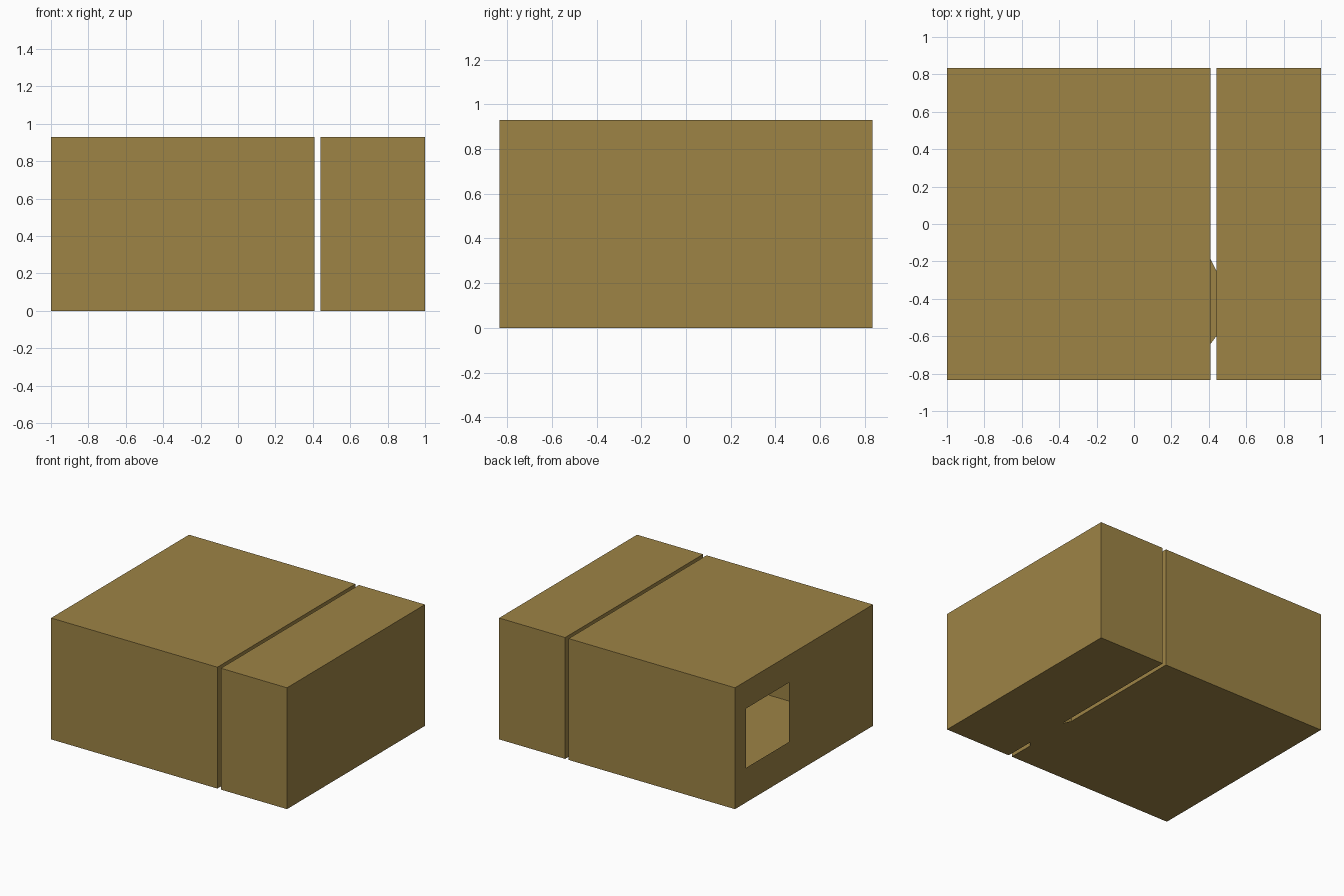
import bpy, bmesh

if "Cube" in bpy.data.objects:
    bpy.data.objects.remove(bpy.data.objects["Cube"])

H, Y = 0.93, 0.835   # room height and half depth

mat = bpy.data.materials.new("ochre")
mat.diffuse_color = (0.34, 0.23, 0.06, 1)
mat.use_nodes = True
mat.node_tree.nodes["Principled BSDF"].inputs["Base Color"].default_value = mat.diffuse_color


def finish(name, bm):
    bmesh.ops.remove_doubles(bm, verts=bm.verts, dist=1e-5)
    me = bpy.data.meshes.new(name)
    bm.to_mesh(me)
    bm.free()
    me.materials.append(mat)
    ob = bpy.data.objects.new(name, me)
    bpy.context.collection.objects.link(ob)


def quad(bm, pts):
    bm.faces.new([bm.verts.new(p) for p in pts])


def side_wall(bm, x, out, opening=None):
    """Sheet wall facing +x or -x; opening is (y0, y1, z0, z1)."""
    y0, y1, z0, z1 = opening or (0, 0, 0, 0)
    ys = sorted({-Y, y0, y1, Y}) if opening else [-Y, Y]
    zs = sorted({0, z0, z1, H}) if opening else [0, H]
    for a, b in zip(ys, ys[1:]):
        for c, d in zip(zs, zs[1:]):
            if opening and (a, b, c, d) == opening:
                continue
            pts = [(x, a, c), (x, b, c), (x, b, d), (x, a, d)]
            quad(bm, pts if out > 0 else pts[::-1])


def room(name, xa, xb, open_a=None, open_b=None):
    """Hollow thin-sheet room with optional openings in its end walls."""
    bm = bmesh.new()
    quad(bm, [(xa, -Y, 0), (xa, Y, 0), (xb, Y, 0), (xb, -Y, 0)])    # floor
    quad(bm, [(xa, -Y, H), (xb, -Y, H), (xb, Y, H), (xa, Y, H)])    # ceiling
    quad(bm, [(xa, -Y, 0), (xb, -Y, 0), (xb, -Y, H), (xa, -Y, H)])  # front
    quad(bm, [(xb, Y, 0), (xa, Y, 0), (xa, Y, H), (xb, Y, H)])      # back
    side_wall(bm, xa, -1, open_a)
    side_wall(bm, xb, 1, open_b)
    finish(name, bm)


# Two rooms: window in the left end, doorways facing each other across the gap
room("large_room", -1, 0.41, (0.18, 0.70, 0.265, 0.72), (-0.64, -0.19, 0, 0.72))
room("small_room", 0.44, 1, (-0.60, -0.25, 0, 0.72))

# Threshold bridging the gap at floor level
bm = bmesh.new()
quad(bm, [(0.41, -0.64, 0), (0.44, -0.60, 0), (0.44, -0.25, 0), (0.41, -0.19, 0)])
finish("door_threshold", bm)
